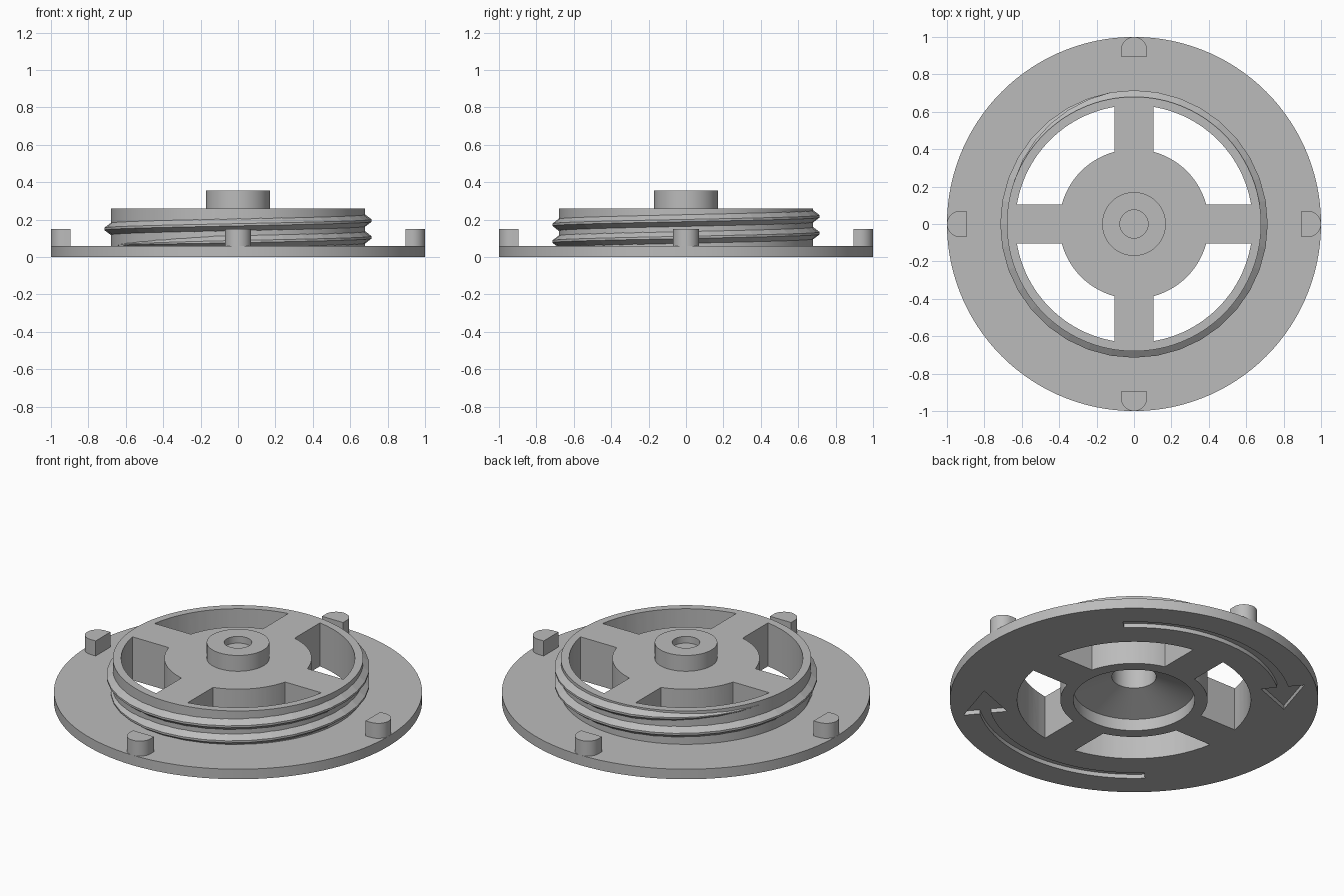
import bpy, bmesh
from math import sin, cos, asin, radians, pi

cube = bpy.data.objects.get("Cube")
if cube:
    bpy.data.objects.remove(cube, do_unlink=True)

grey = bpy.data.materials.new("plain_grey")
grey.use_nodes = True
colour = (0.5, 0.5, 0.5, 1)
grey.diffuse_color = colour
grey.node_tree.nodes["Principled BSDF"].inputs["Base Color"].default_value = colour


def finish(name, bm):
    """Turn a bmesh into a named grey object."""
    bmesh.ops.recalc_face_normals(bm, faces=bm.faces)
    mesh = bpy.data.meshes.new(name)
    bm.to_mesh(mesh)
    bm.free()
    mesh.materials.append(grey)
    obj = bpy.data.objects.new(name, mesh)
    bpy.context.collection.objects.link(obj)
    return obj


def select(obj):
    bpy.ops.object.select_all(action='DESELECT')
    obj.select_set(True)
    bpy.context.view_layer.objects.active = obj


def lathe(name, profile, steps):
    bm = bmesh.new()
    verts = [bm.verts.new((r, 0, z)) for r, z in profile]
    edges = [bm.edges.new(pair) for pair in zip(verts, verts[1:])]
    bmesh.ops.spin(bm, geom=verts + edges, cent=(0, 0, 0), axis=(0, 0, 1),
                   angle=2 * pi, steps=steps, use_duplicate=False)
    bmesh.ops.remove_doubles(bm, verts=bm.verts, dist=0.0001)
    return finish(name, bm)


def add_prism(bm, points, bottom, top):
    face = bm.faces.new([bm.verts.new((x, y, bottom)) for x, y in points])
    new = bmesh.ops.extrude_face_region(bm, geom=[face])["geom"]
    for v in new:
        if isinstance(v, bmesh.types.BMVert):
            v.co.z = top


def arc(radius, start, end, steps):
    angles = [start + (end - start) * i / steps for i in range(steps + 1)]
    return [(radius * cos(a), radius * sin(a)) for a in angles]


def cut(obj, cutter):
    cutter.hide_render = True
    mod = obj.modifiers.new("cut", 'BOOLEAN')
    mod.operation = 'DIFFERENCE'
    mod.solver = 'EXACT'
    mod.object = cutter
    select(obj)
    bpy.ops.object.modifier_apply(modifier=mod.name)
    bpy.data.objects.remove(cutter, do_unlink=True)


# Flange, collar, hub and boss, with the conical recess underneath
body = lathe("cap_body", [
    (0, 0.29), (0.12, 0.29), (0.12, 0.145), (0.33, 0.07), (0.33, 0),
    (1, 0), (1, 0.06), (0.68, 0.06), (0.68, 0.26), (0.17, 0.26),
    (0.17, 0.355), (0.075, 0.355), (0.075, 0.315), (0, 0.315)], 120)

# Four windows that leave a cross of straight spokes
HUB, INNER, SPOKE = 0.4, 0.635, 0.105
bm = bmesh.new()
for k in range(4):
    turn = k * pi / 2
    a, b = asin(SPOKE / HUB), asin(SPOKE / INNER)
    add_prism(bm, arc(HUB, turn + a, turn + pi / 2 - a, 14)
              + arc(INNER, turn + pi / 2 - b, turn + b, 14), -0.1, 0.5)
cut(body, finish("window_cutter", bm))

# Two curved arrows sunk into the underside
bm = bmesh.new()
for turn in (0, pi):
    tail, neck, tip = (radians(d) + turn for d in (46, 130, 147))
    head = [(r * cos(t), r * sin(t)) for r, t in ((0.94, neck), (0.82, tip), (0.7, neck))]
    add_prism(bm, arc(0.85, tail, neck, 20) + head + arc(0.79, neck, tail, 20),
              -0.05, 0.025)
cut(body, finish("arrow_cutter", bm))
select(body)
bpy.ops.object.shade_smooth_by_angle(angle=radians(20))

# Thread: a tapered ridge climbing two turns around the collar
STEPS, PITCH = 36, 0.09
bm = bmesh.new()
rings = []
for i in range(2 * STEPS + 1):
    angle = pi + 2 * pi * i / STEPS
    z = 0.06 + PITCH * i / STEPS
    size = max(0.02, min(1, i / 8, (2 * STEPS - i) / 8))
    crest = 0.67 + 0.045 * size
    section = [(0.67, -0.04), (crest, -0.006), (crest, 0.006), (0.67, 0.04)]
    rings.append([bm.verts.new((r * cos(angle), r * sin(angle), z + h * size))
                  for r, h in section])
for low, high in zip(rings, rings[1:]):
    for j in range(4):
        n = (j + 1) % 4
        bm.faces.new((low[j], low[n], high[n], high[j]))
bm.faces.new(rings[0])
bm.faces.new(rings[-1])
finish("thread", bm)

# Four round-backed grip tabs on the flange
for k, side in enumerate(("left", "back", "right", "front")):
    shape = [(0.93 + x, y) for x, y in arc(0.07, -pi / 2, pi / 2, 20)]
    shape += [(0.895, 0.07), (0.895, -0.07)]
    bm = bmesh.new()
    add_prism(bm, shape, 0.05, 0.15)
    tab = finish(side + "_tab", bm)
    tab.rotation_euler.z = k * pi / 2
    select(tab)
    bpy.ops.object.shade_smooth_by_angle(angle=radians(20))
